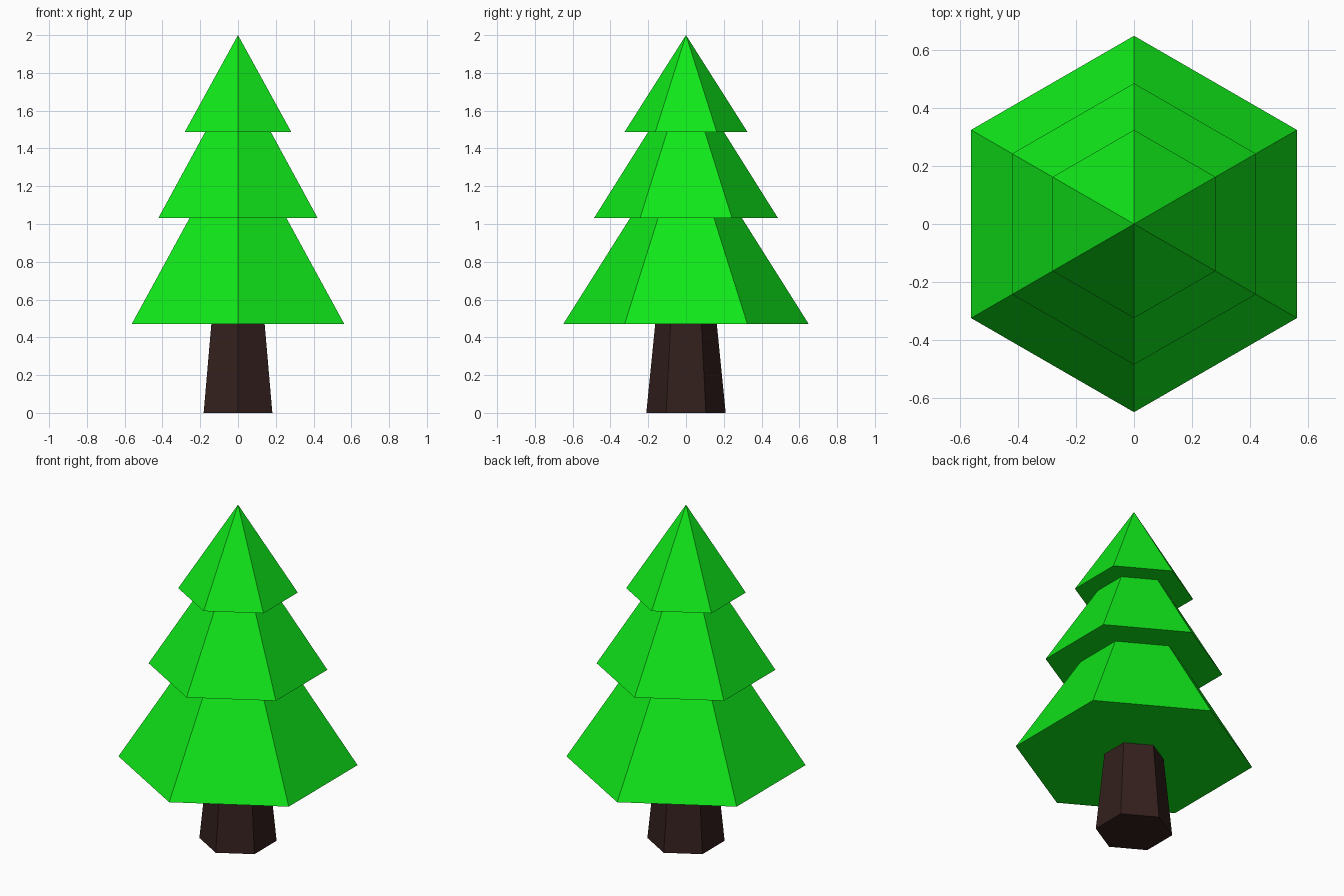
import bpy, bmesh, math

if "Cube" in bpy.data.objects:
    bpy.data.objects.remove(bpy.data.objects["Cube"])

SIDES = 6


def material(name, rgb):
    mat = bpy.data.materials.new(name)
    mat.diffuse_color = (*rgb, 1)
    mat.use_nodes = True
    mat.node_tree.nodes["Principled BSDF"].inputs["Base Color"].default_value = mat.diffuse_color
    return mat


def lathe(name, profile, mat):
    """Six-sided solid from (radius, z) points; corners point along +-y."""
    bm = bmesh.new()
    rings = []
    for r, z in profile:
        if r == 0:
            rings.append([bm.verts.new((0, 0, z))] * SIDES)
            continue
        angles = [math.pi / 2 + math.tau * i / SIDES for i in range(SIDES)]
        rings.append([bm.verts.new((r * math.cos(a), r * math.sin(a), z)) for a in angles])
    for low, high in zip(rings, rings[1:]):
        for i in range(SIDES):
            j = (i + 1) % SIDES
            quad = [low[i], low[j], high[j], high[i]]
            bm.faces.new(list(dict.fromkeys(quad)))  # apex gives triangles
    for ring, r in ((rings[0], profile[0][0]), (rings[-1], profile[-1][0])):
        if r > 0:
            bm.faces.new(ring)
    bmesh.ops.recalc_face_normals(bm, faces=bm.faces)
    mesh = bpy.data.meshes.new(name)
    bm.to_mesh(mesh)
    bm.free()
    mesh.materials.append(mat)
    obj = bpy.data.objects.new(name, mesh)
    bpy.context.collection.objects.link(obj)
    return obj


# Tapered trunk
lathe("trunk", [(0.21, 0), (0.163, 0.47)], material("bark", (0.033, 0.014, 0.012)))

# Three stepped tiers of foliage in one continuous shell
lathe("foliage",
      [(0.65, 0.47), (0.295, 1.033), (0.486, 1.033),
       (0.2, 1.488), (0.325, 1.488), (0, 2.0)],
      material("needles", (0.005, 0.8, 0.01)))
